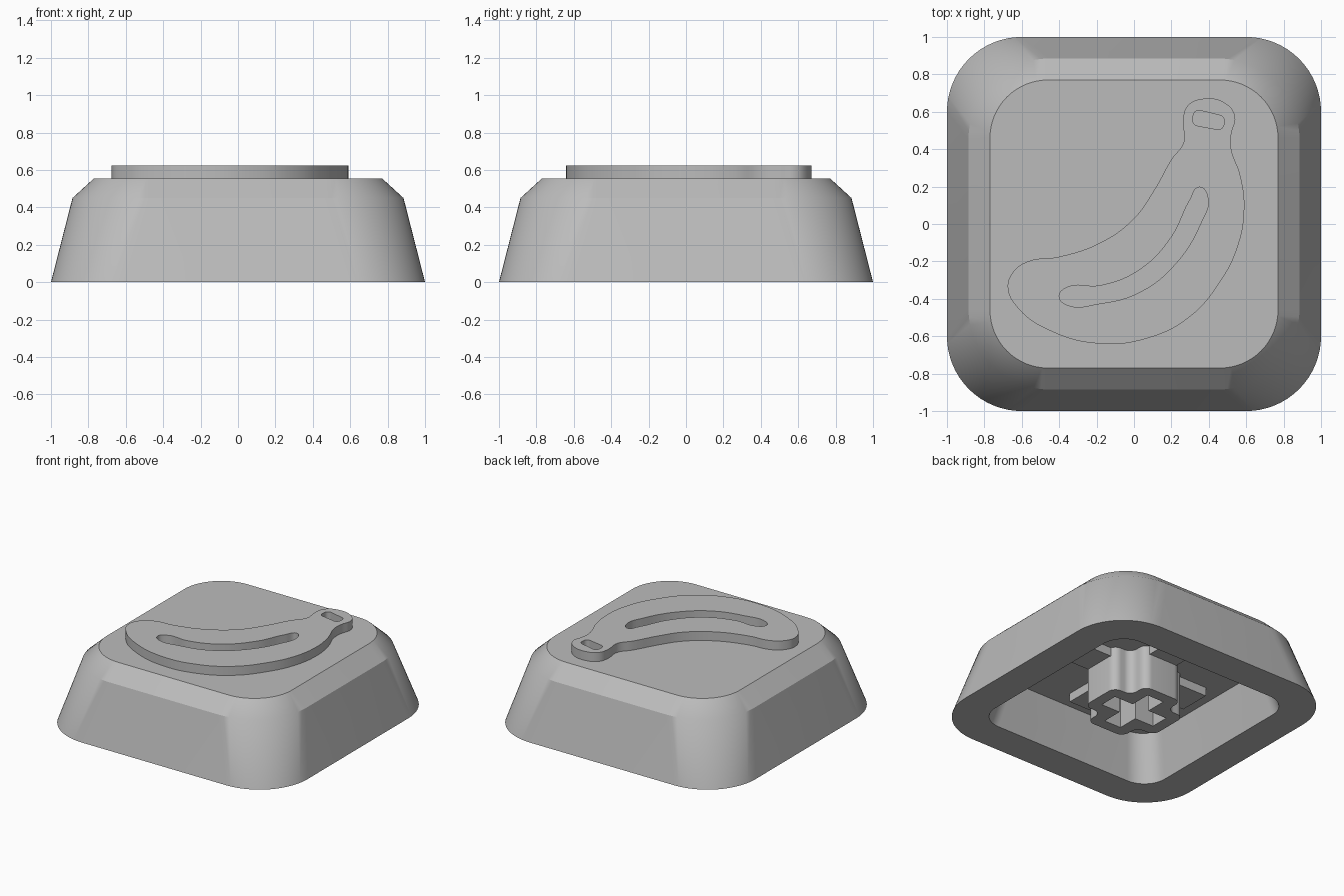
import bpy, bmesh, math
from mathutils import Vector

cube = bpy.data.objects.get("Cube")
if cube:
    bpy.data.objects.remove(cube, do_unlink=True)

grey = bpy.data.materials.new("plain_grey")
grey.use_nodes = True
colour = (0.5, 0.5, 0.5, 1)
grey.diffuse_color = colour
grey.node_tree.nodes["Principled BSDF"].inputs["Base Color"].default_value = colour


def finish(name, mesh, angle=30):
    """Link a mesh as a named part with clean normals and sharp edges kept."""
    bm = bmesh.new()
    bm.from_mesh(mesh)
    bmesh.ops.remove_doubles(bm, verts=bm.verts, dist=0.0005)
    bmesh.ops.recalc_face_normals(bm, faces=bm.faces)
    bm.to_mesh(mesh)
    bm.free()
    mesh.materials.clear()
    mesh.materials.append(grey)
    part = bpy.data.objects.new(name, mesh)
    bpy.context.collection.objects.link(part)
    bpy.ops.object.select_all(action="DESELECT")
    part.select_set(True)
    bpy.context.view_layer.objects.active = part
    bpy.ops.object.shade_smooth_by_angle(angle=math.radians(angle))
    return part


def rounded(corners, radius, steps=8):
    """Round every corner of a polygon with a circular arc."""
    points = []
    for i, corner in enumerate(corners):
        p = Vector(corner)
        a = (Vector(corners[i - 1]) - p).normalized()
        b = (Vector(corners[(i + 1) % len(corners)]) - p).normalized()
        half = a.angle(b) / 2
        centre = p + (a + b).normalized() * radius / math.sin(half)
        start = p + a * radius / math.tan(half) - centre
        end = p + b * radius / math.tan(half) - centre
        sweep = start.angle_signed(end)
        for k in range(steps + 1):
            t = -sweep * k / steps
            c, s = math.cos(t), math.sin(t)
            points.append(centre + Vector((start.x * c - start.y * s,
                                           start.x * s + start.y * c)))
    return points


def square(half):
    return [(half, half), (-half, half), (-half, -half), (half, -half)]


def plus(reach, w):
    """Corners of a plus sign, one quarter turned four times."""
    points, quarter = [], [(w, w), (w, reach), (-w, reach)]
    for _ in range(4):
        points += quarter
        quarter = [(-y, x) for x, y in quarter]
    return points


def extruded(name, loops, low, high):
    """Extrude closed outlines; inner outlines become holes."""
    curve = bpy.data.curves.new(name, "CURVE")
    curve.dimensions, curve.fill_mode = "2D", "BOTH"
    curve.extrude = (high - low) / 2
    curve.resolution_u = 6
    for points, soft in loops:
        spline = curve.splines.new("BEZIER" if soft else "POLY")
        spline.use_cyclic_u = True
        knots = spline.bezier_points if soft else spline.points
        knots.add(len(points) - 1)
        for knot, (x, y) in zip(knots, points):
            if soft:
                knot.co = (x, y, 0)
                knot.handle_left_type = knot.handle_right_type = "AUTO"
            else:
                knot.co = (x, y, 0, 1)
    helper = bpy.data.objects.new("outline_helper", curve)
    bpy.context.collection.objects.link(helper)
    bpy.context.view_layer.update()
    graph = bpy.context.evaluated_depsgraph_get()
    mesh = bpy.data.meshes.new_from_object(helper.evaluated_get(graph))
    bpy.data.objects.remove(helper, do_unlink=True)
    part = finish(name, mesh)
    part.location.z = (low + high) / 2
    return part


# Hollow cap: rings of half width, corner radius and height, ceiling to top
bm = bmesh.new()
rings = []
for half, radius, z in [(0.675, 0.17, 0.335), (0.755, 0.18, 0), (1, 0.4, 0),
                        (0.885, 0.43, 0.45), (0.77, 0.31, 0.555)]:
    rings.append([bm.verts.new((p.x, p.y, z))
                  for p in rounded(square(half), radius, 16)])
for low, high in zip(rings, rings[1:]):
    for i in range(len(low)):
        bm.faces.new((low[i - 1], low[i], high[i], high[i - 1]))
bm.faces.new(rings[0])
bm.faces.new(rings[-1])
shell = bpy.data.meshes.new("cap_shell")
bm.to_mesh(shell)
bm.free()
finish("cap_shell", shell)

# Raised fruit emblem with a curved slot and a small stalk hole
fruit = [(-.675, -.34), (-.645, -.255), (-.567, -.2), (-.4, -.175),
         (-.18, -.1), (0, .03), (.11, .185), (.2, .345), (.267, .44),
         (.262, .55), (.285, .63), (.37, .67), (.49, .645), (.54, .575),
         (.52, .48), (.52, .4), (.567, .265), (.59, .09), (.555, -.12),
         (.46, -.31), (.3, -.495), (.085, -.607), (-.18, -.64),
         (-.45, -.57), (-.62, -.45)]
slot = [(-.4, -.385), (-.36, -.34), (-.18, -.33), (.03, -.245), (.2, -.07),
        (.3, .13), (.35, .197), (.395, .14), (.355, 0), (.22, -.215),
        (.03, -.365), (-.18, -.425), (-.365, -.43)]
stalk = [(.485, .575), (.32, .615), (.312, .53), (.477, .5)]
extruded("fruit_emblem", [(fruit, True), (slot, True),
                          (rounded(stalk, .03), False)], 0.555, 0.623)

# Socket stem with a cross-shaped hole, and ribs on the ceiling around it
extruded("socket_stem", [(rounded(plus(.31, .16), .06), False),
                         (plus(.228, .07), False)], 0, 0.336)
extruded("ceiling_ribs", [(plus(.54, .12), False),
                          (plus(.25, .1), False)], 0.27, 0.336)
